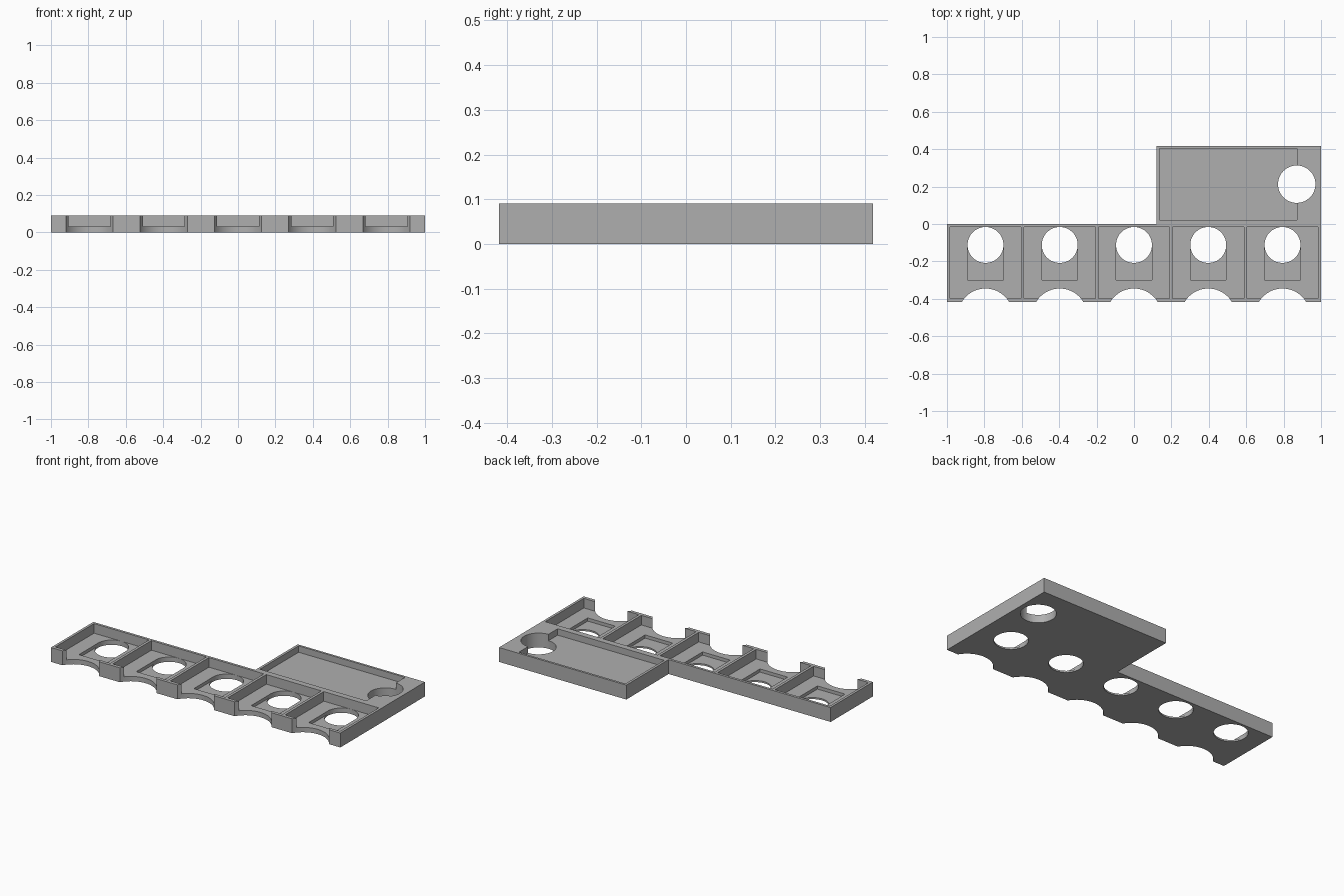
import bpy, bmesh, math
from mathutils import Matrix

if "Cube" in bpy.data.objects:
    bpy.data.objects.remove(bpy.data.objects["Cube"])

HEIGHT = 0.09
ROW_FLOOR = 0.03      # floor of the five compartments
RECESS_FLOOR = 0.01   # floor of the square recesses
TRAY_FLOOR = 0.05     # floor of the large pocket
ABOVE, BELOW = 0.2, -0.1

grey = bpy.data.materials.new("plain grey")
grey.use_nodes = True
grey.diffuse_color = (0.43, 0.43, 0.43, 1)
grey.node_tree.nodes["Principled BSDF"].inputs["Base Color"].default_value = (0.43, 0.43, 0.43, 1)


def make_object(name, bm):
    bmesh.ops.recalc_face_normals(bm, faces=bm.faces)
    mesh = bpy.data.meshes.new(name)
    bm.to_mesh(mesh)
    bm.free()
    mesh.materials.append(grey)
    obj = bpy.data.objects.new(name, mesh)
    bpy.context.collection.objects.link(obj)
    return obj


def prism(name, outline, z0, z1):
    bm = bmesh.new()
    face = bm.faces.new([bm.verts.new((x, y, z0)) for x, y in outline])
    new = bmesh.ops.extrude_face_region(bm, geom=[face])["geom"]
    top = [v for v in new if isinstance(v, bmesh.types.BMVert)]
    bmesh.ops.translate(bm, verts=top, vec=(0, 0, z1 - z0))
    return make_object(name, bm)


def box(name, x0, x1, y0, y1, z0):
    return prism(name, [(x0, y0), (x1, y0), (x1, y1), (x0, y1)], z0, ABOVE)


def cylinder(name, x, y, radius):
    bm = bmesh.new()
    bmesh.ops.create_cone(bm, cap_ends=True, segments=64, radius1=radius, radius2=radius,
                          depth=ABOVE - BELOW,
                          matrix=Matrix.Translation((x, y, (ABOVE + BELOW) / 2)))
    return make_object(name, bm)


def cut(body, cutter):
    cutter.hide_render = True
    mod = body.modifiers.new("cut", "BOOLEAN")
    mod.operation = "DIFFERENCE"
    mod.solver = "EXACT"
    mod.object = cutter
    bpy.context.view_layer.objects.active = body
    bpy.ops.object.modifier_apply(modifier=mod.name)
    bpy.data.objects.remove(cutter)


# L-shaped slab: long front row plus a block behind its left end
body = prism("storage_tray", [(-1, -0.418), (1, -0.418), (1, 0.418),
                              (0.12, 0.418), (0.12, 0), (-1, 0)], 0, HEIGHT)

# Five compartments, each with a recess, a finger hole and a front scallop
for i in range(-2, 3):
    x = i * 0.397
    cut(body, box("compartment_cutter", x - 0.19, x + 0.19, -0.397, -0.016, ROW_FLOOR))
    cut(body, box("recess_cutter", x - 0.0955, x + 0.0955, -0.30, -0.112, RECESS_FLOOR))
    cut(body, cylinder("hole_cutter", x, -0.112, 0.096))
    cut(body, cylinder("scallop_cutter", x, -0.492, 0.147))

# Large rear pocket with a finger hole on its edge
cut(body, box("pocket_cutter", 0.136, 0.872, 0.022, 0.404, TRAY_FLOOR))
cut(body, cylinder("pocket_hole_cutter", 0.87, 0.213, 0.1))

# Smooth the round walls, keep the edges sharp
bpy.ops.object.select_all(action="DESELECT")
body.select_set(True)
bpy.context.view_layer.objects.active = body
bpy.ops.object.shade_smooth_by_angle(angle=math.radians(30))
